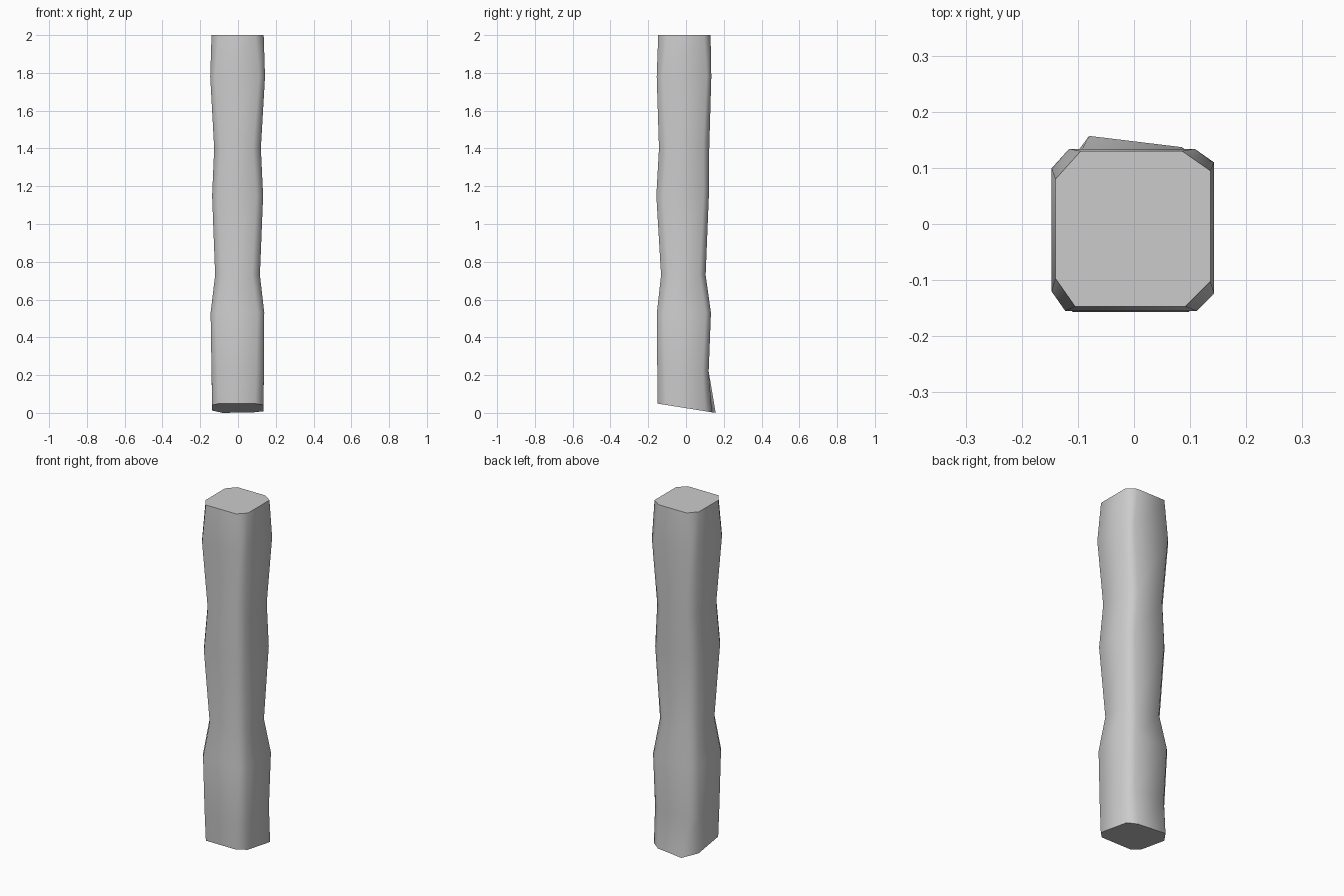
import bpy, bmesh, math

cube = bpy.data.objects.get("Cube")
if cube:
    bpy.data.objects.remove(cube, do_unlink=True)

grey = bpy.data.materials.new("plain grey")
grey.use_nodes = True
colour = (0.6, 0.6, 0.6, 1)
grey.diffuse_color = colour
grey.node_tree.nodes["Principled BSDF"].inputs["Base Color"].default_value = colour

# Cross-sections from bottom to top: height, x min, x max, y min, y max, corner cut factor
sections = [
    (0, -.137, .135, -.15, .137, 1),
    (.22, -.14, .137, -.152, .12, .9),
    (.53, -.145, .139, -.154, .132, .8),
    (.73, -.121, .116, -.132, .104, .9),
    (1.15, -.137, .133, -.157, .121, .8),
    (1.4, -.126, .121, -.143, .123, .9),
    (1.78, -.147, .143, -.155, .134, .7),
    (2, -.14, .136, -.147, .13, 1),
]


def ring(bm, z, x0, x1, y0, y1, cut):
    """Rectangle with four unequal cut corners, counter-clockwise."""
    a, b, c = .035 * cut, .045 * cut, .05 * cut
    points = [(x0 + a, y0), (x1 - b, y0), (x1, y0 + b), (x1, y1 - a),
              (x1 - c, y1), (x0 + b, y1), (x0, y1 - c), (x0, y0 + c)]
    return [bm.verts.new((x, y, z)) for x, y in points]


# Uneven post, lofted through the sections
bm = bmesh.new()
rings = [ring(bm, *s) for s in sections]
for low, high in zip(rings, rings[1:]):
    for i in range(len(low)):
        j = (i + 1) % len(low)
        bm.faces.new((low[i], low[j], high[j], high[i]))

# Slanted foot with one corner drawn outwards
rings[0][5].co.x, rings[0][5].co.y = -.08, .157
rings[0][6].co.y = .08
for v in rings[0]:
    v.co.z = .16 * (.157 - v.co.y)

bm.faces.new(list(reversed(rings[0])))
bm.faces.new(rings[-1])
bmesh.ops.recalc_face_normals(bm, faces=bm.faces)
mesh = bpy.data.meshes.new("post")
bm.to_mesh(mesh)
bm.free()
mesh.materials.append(grey)
post = bpy.data.objects.new("post", mesh)
bpy.context.collection.objects.link(post)

# Soft sides, crisp ends
bpy.ops.object.select_all(action='DESELECT')
post.select_set(True)
bpy.context.view_layer.objects.active = post
bpy.ops.object.shade_smooth_by_angle(angle=math.radians(58))
